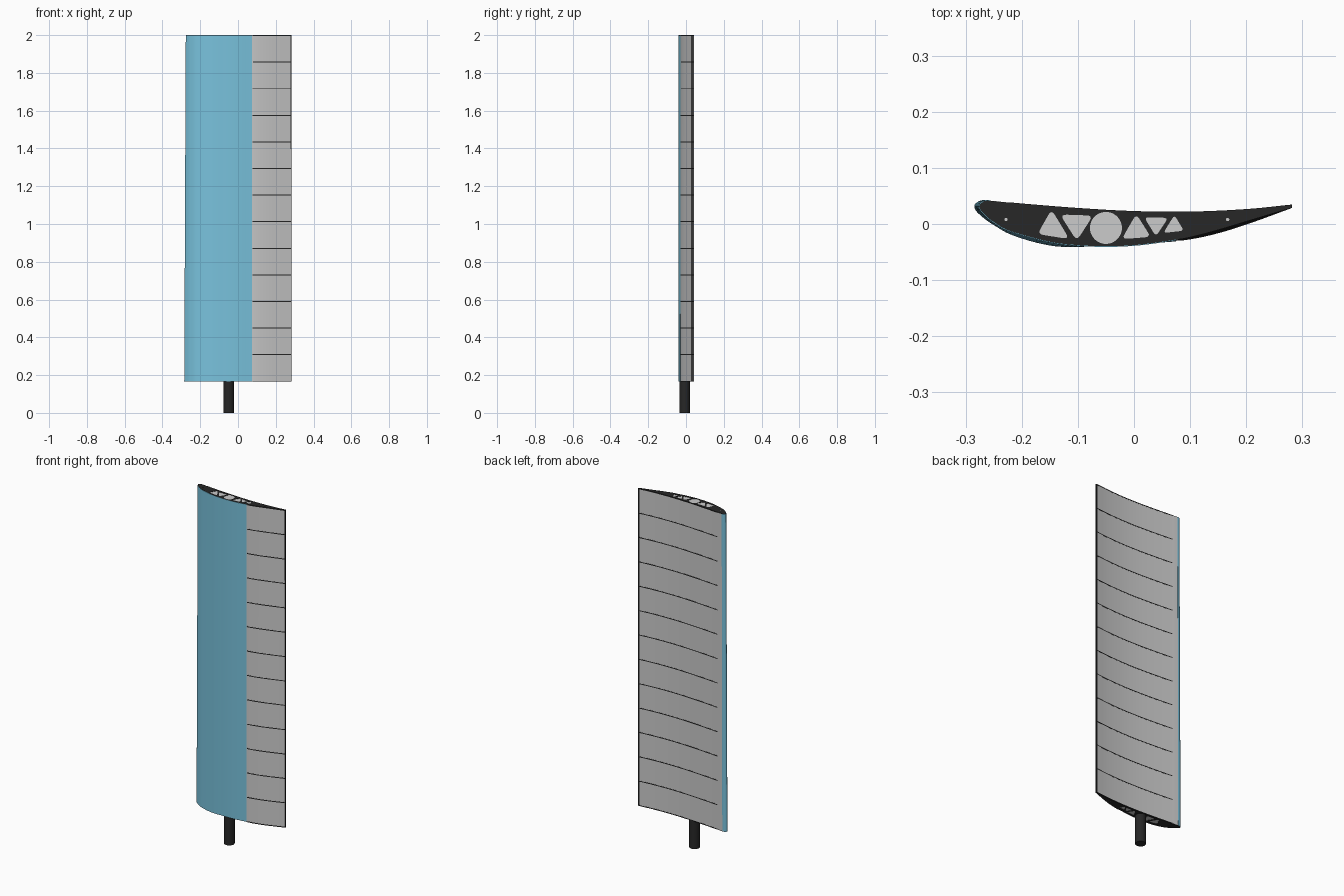
import bpy, bmesh, math
from mathutils import Vector

if "Cube" in bpy.data.objects:
    bpy.data.objects.remove(bpy.data.objects["Cube"])

Z0, Z1, RIBS, RIB_T = 0.165, 2.0, 14, 0.005


def material(name, rgb):
    m = bpy.data.materials.new(name)
    m.diffuse_color = (*rgb, 1)
    m.use_nodes = True
    m.node_tree.nodes["Principled BSDF"].inputs["Base Color"].default_value = m.diffuse_color
    return m


DARK = material("dark_composite", (0.02, 0.02, 0.02))
BLUE = material("blue_sheet", (0.19, 0.54, 0.72))

# Airfoil control points: trailing edge, upper side, nose, lower side
CTRL = [(0.281, 0.034), (0.2, 0.026), (0.1, 0.0215), (0, 0.0225), (-0.1, 0.028),
        (-0.2, 0.036), (-0.25, 0.041), (-0.265, 0.0415), (-0.274, 0.036), (-0.275, 0.028),
        (-0.268, 0.018), (-0.25, 0.003), (-0.22, -0.013), (-0.15, -0.032), (-0.1, -0.038),
        (-0.05, -0.040), (0, -0.038), (0.05, -0.032), (0.1, -0.023), (0.15, -0.010),
        (0.2, 0.005), (0.25, 0.020), (0.281, 0.029)]
NOSE, STEPS = 9, 6


def spline(pts):
    p = [Vector(q) for q in pts]
    p = [2 * p[0] - p[1]] + p + [2 * p[-1] - p[-2]]
    out = []
    for i in range(1, len(p) - 2):
        a, b, c, d = p[i - 1:i + 3]
        for k in range(STEPS):
            t = k / STEPS
            out.append(0.5 * (2 * b + (c - a) * t + (2 * a - 5 * b + 4 * c - d) * t * t
                              + (3 * b - a - 3 * c + d) * t ** 3))
    return out + [p[-2]]


TIP = spline(CTRL)
# Root section: slightly fuller nose and lower side near the trailing edge
ROOT = []
for i, v in enumerate(TIP):
    w = v.copy()
    if v.x < -0.24:
        w.x -= 0.008 * (-0.24 - v.x) / 0.035
    if i > NOSE * STEPS:
        if v.x > 0.05:
            w.y -= 0.006 * math.sin(math.pi * min(1, (v.x - 0.05) / 0.231))
        elif v.x < -0.08:
            w.y -= 0.006 * math.sin(math.pi * min(1, (-0.08 - v.x) / 0.195))
    ROOT.append(w)


def section(z, offset=lambda i, v: 0.0):
    t = (z - Z0) / (Z1 - Z0)
    pts = [a.lerp(b, t) for a, b in zip(ROOT, TIP)]
    out = []
    for i, v in enumerate(pts):
        d = (pts[min(i + 1, len(pts) - 1)] - pts[max(i - 1, 0)]).normalized()
        out.append(v + Vector((-d.y, d.x)) * -offset(i, v))
    return out


def finish(name, bm, mat=None):
    bmesh.ops.recalc_face_normals(bm, faces=bm.faces)
    me = bpy.data.meshes.new(name)
    bm.to_mesh(me)
    bm.free()
    ob = bpy.data.objects.new(name, me)
    bpy.context.collection.objects.link(ob)
    if mat:
        me.materials.append(mat)
    for o in bpy.context.selected_objects:
        o.select_set(False)
    ob.select_set(True)
    bpy.context.view_layer.objects.active = ob
    bpy.ops.object.shade_smooth_by_angle(angle=math.radians(35))
    return ob


def loft(name, lower, upper, z0, z1, mat=None):
    bm = bmesh.new()
    a = [bm.verts.new((*p, z0)) for p in lower]
    b = [bm.verts.new((*p, z1)) for p in upper]
    n = len(a)
    for i in range(n):
        j = (i + 1) % n
        bm.faces.new((a[i], a[j], b[j], b[i]))
    caps = [bm.faces.new(a[::-1]), bm.faces.new(b)]
    bmesh.ops.triangulate(bm, faces=caps)
    return finish(name, bm, mat)


def circle(x, y, r, n):
    return [Vector((x + r * math.cos(2 * math.pi * k / n), y + r * math.sin(2 * math.pi * k / n)))
            for k in range(n)]


def rounded(pts, cut=0.2):
    """Polygon with each corner replaced by a small curve."""
    p, out = [Vector(q) for q in pts], []
    for i, v in enumerate(p):
        s, e = v.lerp(p[i - 1], cut), v.lerp(p[(i + 1) % len(p)], cut)
        for k in range(5):
            t = k / 4
            out.append(s.lerp(v, t).lerp(v.lerp(e, t), t))
    return out


# Covering skin, closed at both ends
loft("covering_skin", section(Z0), section(Z1), Z0 + 0.002, Z1 - 0.002)


# Leading edge sheet wrapped around the nose
def sheet(z):
    rng = [i for i, v in enumerate(TIP)
           if (i <= NOSE * STEPS and v.x < -0.257) or (i > NOSE * STEPS and v.x < 0.083)]
    out, inn = section(z, lambda i, v: 0.0009), section(z, lambda i, v: -0.0005)
    return [out[i] for i in rng] + [inn[i] for i in reversed(rng)]


loft("leading_edge_sheet", sheet(Z0), sheet(Z1), Z0 + 0.001, Z1 - 0.001, BLUE)


# Trailing edge strip
def strip(z):
    s = section(z)
    u, l = s[0], s[-1]
    return [u + Vector((0.001, 0.0004)), Vector((0.275, u.y)), Vector((0.275, l.y - 0.001)),
            l + Vector((0.001, -0.0004))]


loft("trailing_edge_strip", strip(Z0), strip(Z1), Z0, Z1, DARK)

# Ribs with lightening holes, standing slightly proud of the skin
TRIS = [[(-0.147, 0.026), (-0.172, -0.018), (-0.115, -0.027)],
        [(-0.132, 0.017), (-0.073, 0.015), (-0.102, -0.030)],
        [(0.004, 0.018), (-0.022, -0.027), (0.030, -0.023)],
        [(0.018, 0.012), (0.061, 0.011), (0.039, -0.022)],
        [(0.072, 0.016), (0.052, -0.016), (0.089, -0.012)]]
HOLES = [rounded(t) for t in TRIS] + [circle(-0.05, -0.007, 0.0285, 48),
                                      circle(-0.228, 0.008, 0.003, 12),
                                      circle(0.167, 0.008, 0.003, 12)]


def rib_offset(i, v):
    hidden = v.x < -0.225 if i <= NOSE * STEPS else v.x < 0.08
    return -0.0004 if hidden else 0.0006


for k in range(RIBS):
    z = Z0 + (Z1 - Z0 - RIB_T) * k / (RIBS - 1)
    bm = bmesh.new()
    edges = []
    for loop in [section(z, rib_offset)] + HOLES:
        vs = [bm.verts.new((*p, z)) for p in loop]
        edges += [bm.edges.new((vs[i - 1], vs[i])) for i in range(len(vs))]
    bmesh.ops.triangle_fill(bm, use_beauty=True, edges=edges, normal=(0, 0, 1))
    ext = bmesh.ops.extrude_face_region(bm, geom=bm.faces[:], use_keep_orig=True)
    bmesh.ops.translate(bm, vec=(0, 0, RIB_T),
                        verts=[g for g in ext["geom"] if isinstance(g, bmesh.types.BMVert)])
    finish(f"rib_{k + 1}", bm, DARK)

# Spar tube projecting below the root
ring = circle(-0.05, -0.007, 0.028, 48)
loft("spar_tube", ring, ring, 0, Z1 - 0.01, DARK)
